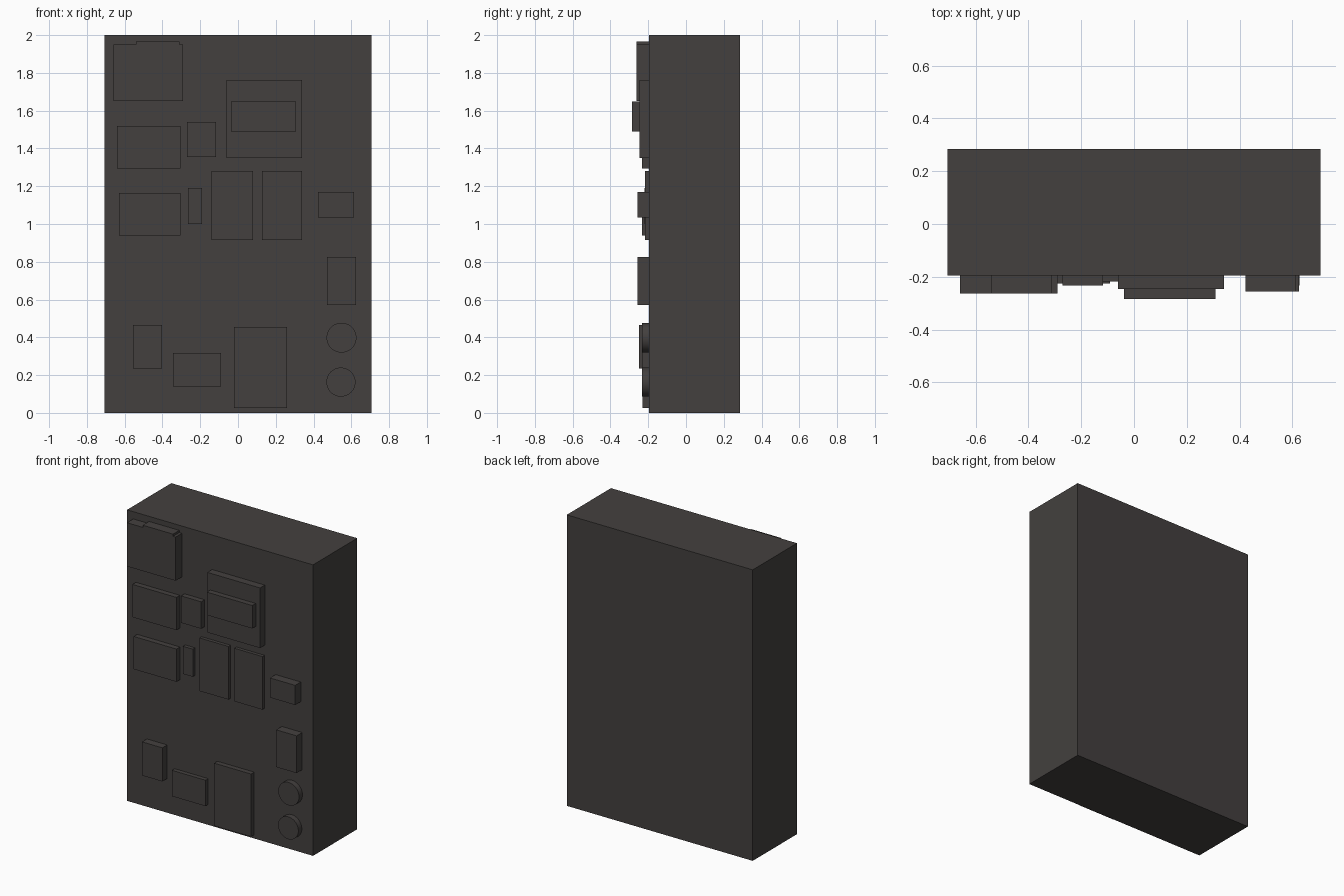
import bpy, bmesh, math

cube = bpy.data.objects.get("Cube")
if cube:
    bpy.data.objects.remove(cube, do_unlink=True)

# Single dark casing colour
COLOUR = (0.057, 0.051, 0.049, 1)
mat = bpy.data.materials.new("charcoal casing")
mat.use_nodes = True
mat.diffuse_color = COLOUR
bsdf = next(n for n in mat.node_tree.nodes if n.type == 'BSDF_PRINCIPLED')
bsdf.inputs["Base Color"].default_value = COLOUR
bsdf.inputs["Roughness"].default_value = 0.8

FACE, BACK = -0.195, 0.285


def extrude(name, outline, front, back=FACE):
    """Solid from an x-z outline, running from depth front to depth back."""
    bm = bmesh.new()
    face = bm.faces.new([bm.verts.new((x, front, z)) for x, z in outline])
    new = bmesh.ops.extrude_face_region(bm, geom=[face])["geom"]
    moved = [v for v in new if isinstance(v, bmesh.types.BMVert)]
    bmesh.ops.translate(bm, verts=moved, vec=(0, back - front, 0))
    bmesh.ops.recalc_face_normals(bm, faces=bm.faces)
    mesh = bpy.data.meshes.new(name)
    bm.to_mesh(mesh)
    bm.free()
    mesh.materials.append(mat)
    obj = bpy.data.objects.new(name, mesh)
    bpy.context.collection.objects.link(obj)
    return obj


def panel(name, x0, x1, z0, z1, front, back=FACE):
    return extrude(name, [(x0, z0), (x1, z0), (x1, z1), (x0, z1)], front, back)


def knob(name, x, z, radius, front, sides=48):
    angles = [math.tau * i / sides for i in range(sides)]
    obj = extrude(name, [(x + radius * math.cos(a), z + radius * math.sin(a))
                         for a in angles], front)
    bpy.ops.object.select_all(action='DESELECT')
    obj.select_set(True)
    bpy.context.view_layer.objects.active = obj
    bpy.ops.object.shade_smooth_by_angle(angle=math.radians(30))


# Cabinet
panel("cabinet", -0.707, 0.707, 0, 2, FACE, BACK)

# Upper corner panel with a raised top edge
extrude("stepped_panel", [(-0.66, 1.65), (-0.29, 1.65), (-0.29, 1.95), (-0.31, 1.95),
                          (-0.31, 1.965), (-0.54, 1.965), (-0.54, 1.95), (-0.66, 1.95)], -0.263)

# Raised front panels
panel("upper_right_panel", -0.64, -0.305, 1.295, 1.52, -0.233)
panel("upper_small_panel", -0.27, -0.117, 1.355, 1.54, -0.233)
panel("display_base", -0.06, 0.34, 1.35, 1.763, -0.247)
panel("display_screen", -0.038, 0.308, 1.49, 1.648, -0.285, -0.247)
panel("middle_right_panel", -0.63, -0.305, 0.94, 1.165, -0.233)
panel("narrow_panel", -0.265, -0.19, 1.0, 1.19, -0.22)
panel("centre_panel_right", -0.14, 0.08, 0.915, 1.28, -0.218)
panel("centre_panel_left", 0.126, 0.339, 0.915, 1.28, -0.218)
panel("left_small_box", 0.423, 0.614, 1.035, 1.17, -0.256)
panel("left_tall_box", 0.47, 0.625, 0.57, 0.826, -0.256)
panel("lower_right_box", -0.556, -0.402, 0.235, 0.466, -0.248)
panel("lower_wide_panel", -0.345, -0.09, 0.14, 0.318, -0.225)
panel("lower_tall_panel", -0.02, 0.26, 0.025, 0.456, -0.23)

# Round knobs
knob("upper_knob", 0.548, 0.398, 0.079, -0.233)
knob("lower_knob", 0.545, 0.163, 0.077, -0.233)
